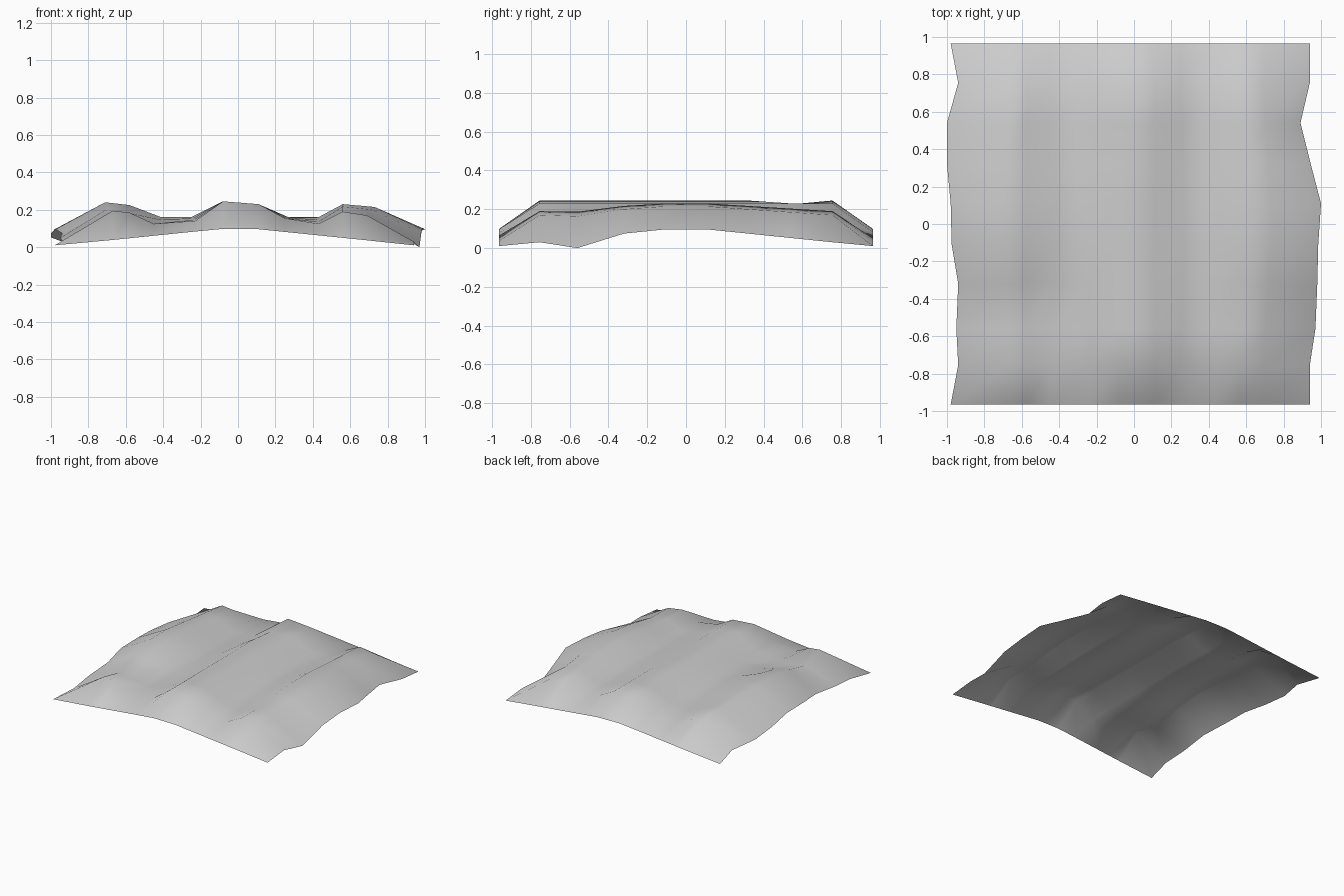
import bpy
import bmesh

cube = bpy.data.objects.get("Cube")
if cube:
    bpy.data.objects.remove(cube, do_unlink=True)

# One plain grey for the whole sheet
grey = bpy.data.materials.new("plain_grey")
grey.use_nodes = True
COLOUR = (0.6, 0.6, 0.6, 1)
grey.diffuse_color = COLOUR
grey.node_tree.nodes["Principled BSDF"].inputs["Base Color"].default_value = COLOUR

# Rows run front to back, with the wavering side edges
ROWS = [-0.965, -0.755, -0.56, -0.32, -0.11, 0.11, 0.32, 0.54, 0.755, 0.965]
LEFT_X = [-0.98, -0.94, -0.95, -0.94, -0.975, -0.98, -1.0, -1.0, -0.94, -0.98]
RIGHT_X = [0.94, 0.94, 0.97, 0.98, 0.985, 1.0, 0.945, 0.89, 0.94, 0.94]

# Ridge cross-sections (x, z): near the ends and at the middle
END = [(-0.67, 0.2), (-0.58, 0.19), (-0.45, 0.13), (-0.23, 0.145), (-0.08, 0.25),
       (0.11, 0.235), (0.25, 0.16), (0.43, 0.13), (0.56, 0.195), (0.69, 0.175)]
MID = [(-0.71, 0.245), (-0.58, 0.23), (-0.41, 0.165), (-0.25, 0.165), (-0.08, 0.25),
       (0.11, 0.235), (0.27, 0.165), (0.43, 0.165), (0.56, 0.235), (0.73, 0.22)]

# Local hollows: (row, column) -> drop
HOLLOWS = {(2, 0): 0.06, (2, 1): 0.07, (2, 2): 0.02, (3, 0): 0.02, (3, 1): 0.03,
           (2, 8): 0.015, (2, 9): 0.02, (7, 4): 0.02}


def arch(t):
    """Height of the outer border at distance t from its middle."""
    return 0.103 - 0.088 * min(1, max(0, (abs(t) - 0.09) / 0.86))


def row_points(i, y):
    ends = i in (0, len(ROWS) - 1)
    mix = min(1, max(0, (0.755 - abs(y)) / 0.645))
    pts = [(LEFT_X[i], y, arch(y))]
    for j, ((x0, z0), (x1, z1)) in enumerate(zip(END, MID)):
        x = x0 + (x1 - x0) * mix
        z = arch(x) if ends else z0 + (z1 - z0) * mix - HOLLOWS.get((i, j), 0)
        pts.append((x, y, z))
    right_z = arch(y) - (0.05 if i == 2 else 0)
    pts.append((RIGHT_X[i], y, right_z))
    return pts


# Rippled sheet, a single open surface
bm = bmesh.new()
grid = [[bm.verts.new(p) for p in row_points(i, y)] for i, y in enumerate(ROWS)]
for a, b in zip(grid, grid[1:]):
    for k in range(len(a) - 1):
        bm.faces.new((a[k], a[k + 1], b[k + 1], b[k])).smooth = True
low = min(v.co.z for v in bm.verts)
for v in bm.verts:
    v.co.z -= low
mesh = bpy.data.meshes.new("rippled_sheet")
bm.to_mesh(mesh)
bm.free()
mesh.materials.append(grey)
sheet = bpy.data.objects.new("rippled_sheet", mesh)
bpy.context.scene.collection.objects.link(sheet)
